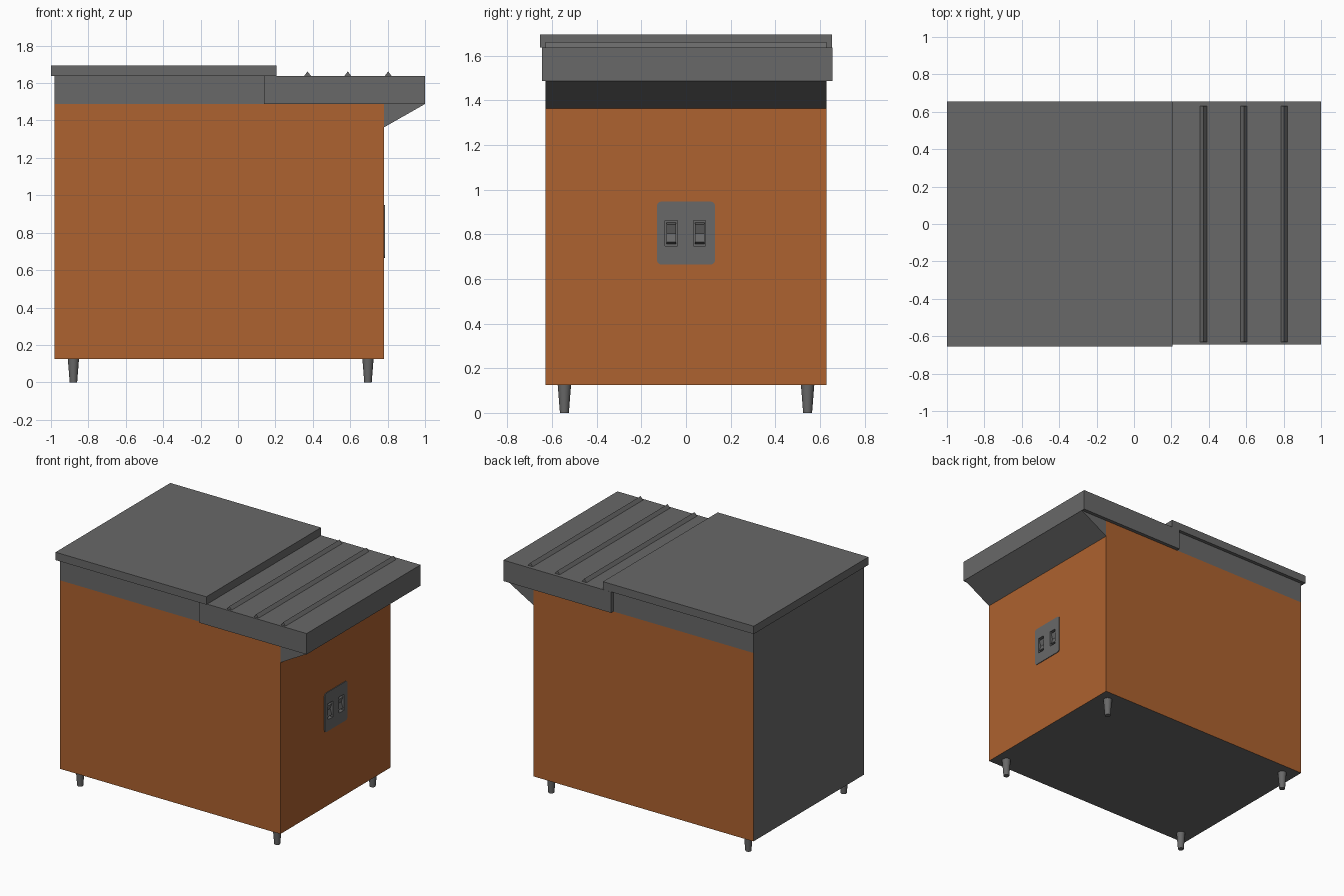
import bpy, bmesh, math
from mathutils import Matrix, Vector

if "Cube" in bpy.data.objects:
    bpy.data.objects.remove(bpy.data.objects["Cube"])


def material(name, rgb):
    m = bpy.data.materials.new(name)
    m.diffuse_color = (*rgb, 1)
    m.use_nodes = True
    m.node_tree.nodes["Principled BSDF"].inputs["Base Color"].default_value = m.diffuse_color
    return m


GREY = material("grey metal", (0.14, 0.14, 0.14))
ORANGE = material("orange panel", (0.42, 0.122, 0.029))


def finish(name, bm, *mats):
    bmesh.ops.recalc_face_normals(bm, faces=bm.faces)
    me = bpy.data.meshes.new(name)
    bm.to_mesh(me)
    bm.free()
    for m in mats:
        me.materials.append(m)
    ob = bpy.data.objects.new(name, me)
    bpy.context.collection.objects.link(ob)
    return ob


def box_bm(x, y, z):
    bm = bmesh.new()
    size = Vector((x[1] - x[0], y[1] - y[0], z[1] - z[0]))
    mid = Vector((x[0] + x[1], y[0] + y[1], z[0] + z[1])) / 2
    bmesh.ops.create_cube(bm, size=1, matrix=Matrix.Translation(mid) @ Matrix.Diagonal((*size, 1)))
    return bm


def box(name, x, y, z, *mats):
    return finish(name, box_bm(x, y, z), *mats)


def prism(name, pts, y, mat):
    """Extrude an x-z profile along y."""
    bm = bmesh.new()
    f = bm.faces.new([bm.verts.new((px, y[0], pz)) for px, pz in pts])
    r = bmesh.ops.extrude_face_region(bm, geom=[f])
    vs = [v for v in r["geom"] if isinstance(v, bmesh.types.BMVert)]
    bmesh.ops.translate(bm, verts=vs, vec=(0, y[1] - y[0], 0))
    return finish(name, bm, mat)


# cabinet: orange front, back and right; grey left side and underside
cab = box("cabinet", (-0.98, 0.78), (-0.63, 0.63), (0.125, 1.487), ORANGE, GREY)
for p in cab.data.polygons:
    p.material_index = int(p.normal.x < -0.5 or abs(p.normal.z) > 0.5)

# grey band, lid, overhanging shelf and its sloped support
box("upper_band", (-0.98, 0.16), (-0.63, 0.63), (1.487, 1.64), GREY)
box("lid", (-1.0, 0.205), (-0.655, 0.655), (1.638, 1.695), GREY)
box("shelf", (0.14, 1.0), (-0.645, 0.656), (1.487, 1.638), GREY)
prism("shelf_support", [(0.78, 1.363), (1.0, 1.488), (0.78, 1.488)], (-0.63, 0.63), GREY)

# triangular ridges on the shelf
for i, x in enumerate((0.372, 0.587, 0.803)):
    prism(f"ridge_{i + 1}", [(x - 0.019, 1.637), (x + 0.019, 1.637), (x, 1.662)],
          (-0.63, 0.63), GREY)

# switch plate with rounded corners
bm = box_bm((0.775, 0.785), (-0.13, 0.13), (0.665, 0.947))
edges = [e for e in bm.edges if abs((e.verts[0].co - e.verts[1].co).x) > 0.005]
bmesh.ops.bevel(bm, geom=edges, offset=0.02, segments=4, profile=0.5, affect='EDGES')
plate = finish("switch_plate", bm, ORANGE, GREY)
for p in plate.data.polygons:
    p.material_index = 1

# switch pockets and rockers
for i, y in enumerate((-0.066, 0.061)):
    cut = box(f"pocket_cutter_{i + 1}", (0.745, 0.82), (y - 0.027, y + 0.027),
              (0.747, 0.862), ORANGE, GREY)
    for p in cut.data.polygons:
        p.material_index = 1
    cut.hide_render = True
    cut.hide_viewport = True
    for target in (cab, plate):
        mod = target.modifiers.new("pocket", 'BOOLEAN')
        mod.operation = 'DIFFERENCE'
        mod.solver = 'EXACT'
        mod.object = cut
    prism(f"rocker_{i + 1}", [(0.744, 0.757), (0.782, 0.765), (0.768, 0.805),
                              (0.782, 0.845), (0.744, 0.853)],
          (y - 0.021, y + 0.021), GREY)

# tapered feet
for sx, x in (("left", -0.88), ("right", 0.695)):
    for sy, y in (("front", -0.545), ("back", 0.545)):
        bm = bmesh.new()
        bmesh.ops.create_cone(bm, cap_ends=True, segments=20, radius1=0.02, radius2=0.03,
                              depth=0.127, matrix=Matrix.Translation((x, y, 0.0635)))
        foot = finish(f"foot_{sy}_{sx}", bm, GREY)
        for p in foot.data.polygons:
            p.use_smooth = abs(p.normal.z) < 0.9
        foot.data.set_sharp_from_angle(angle=math.radians(40))
